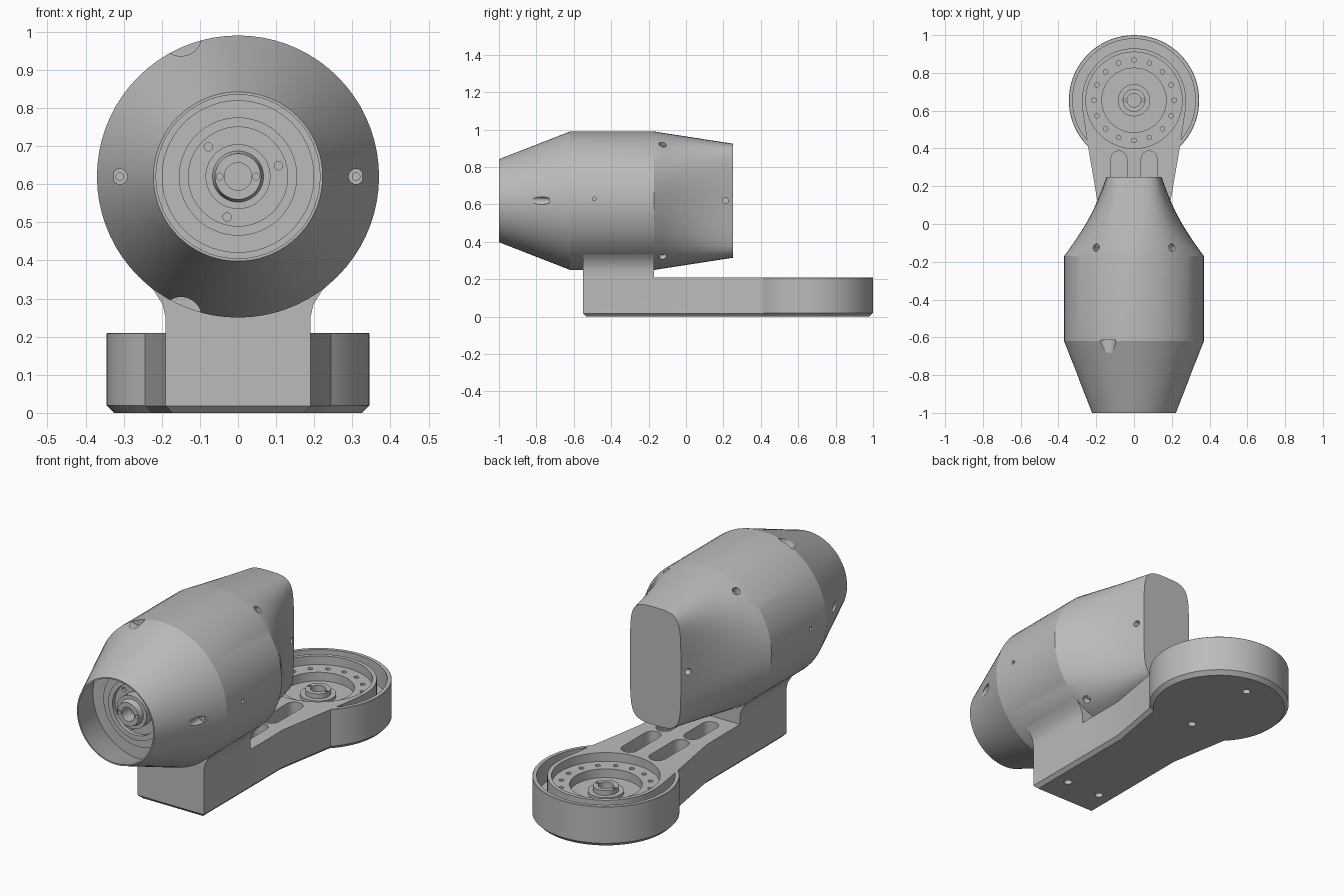
import bpy, bmesh, math
from mathutils import Matrix, Vector

cube = bpy.data.objects.get("Cube")
if cube:
    bpy.data.objects.remove(cube, do_unlink=True)

GREY = (0.5, 0.5, 0.5, 1)
metal = bpy.data.materials.new("plain_grey")
metal.use_nodes = True
metal.diffuse_color = GREY
metal.node_tree.nodes["Principled BSDF"].inputs["Base Color"].default_value = GREY

AXIS_Z = 0.62          # height of the housing axis
JOINT_Y = 0.655        # centre of the round joint
SEG = 72
TAU = math.tau


def finish(bm, name):
    bmesh.ops.recalc_face_normals(bm, faces=bm.faces)
    mesh = bpy.data.meshes.new(name)
    bm.to_mesh(mesh)
    bm.free()
    mesh.materials.append(metal)
    obj = bpy.data.objects.new(name, mesh)
    bpy.context.collection.objects.link(obj)
    return obj


def loft(name, rings):
    """Skin a list of equal-length point rings and cap both ends."""
    bm = bmesh.new()
    rows = [[bm.verts.new(p) for p in ring] for ring in rings]
    n = len(rows[0])
    for a, b in zip(rows, rows[1:]):
        for i in range(n):
            j = (i + 1) % n
            bm.faces.new((a[i], a[j], b[j], b[i]))
    bm.faces.new(rows[0])
    bm.faces.new(rows[-1])
    return finish(bm, name)


def circle(r, at, along):
    pts = []
    for i in range(SEG):
        c, s = r * math.cos(TAU * i / SEG), r * math.sin(TAU * i / SEG)
        pts.append((c, at, AXIS_Z + s) if along == "y" else (c, JOINT_Y + s, at))
    return pts


def lathe(name, profile, along):
    return loft(name, [circle(r, at, along) for r, at in profile])


def prism(name, outline, offset, axis, bevel=0):
    """Extrude an outline; optionally chamfer the lowest rim."""
    bm = bmesh.new()
    face = bm.faces.new([bm.verts.new(p) for p in outline])
    rim = list(face.edges)
    ext = bmesh.ops.extrude_face_region(bm, geom=[face], use_keep_orig=True)
    moved = [v for v in ext["geom"] if isinstance(v, bmesh.types.BMVert)]
    bmesh.ops.translate(bm, vec=Vector(axis) * offset, verts=moved)
    if bevel:
        bmesh.ops.bevel(bm, geom=rim, offset=bevel, segments=1, affect="EDGES")
    return finish(bm, name)


def rod(pos, r, length, axis, seg=20):
    bm = bmesh.new()
    turn = Vector((0, 0, 1)).rotation_difference(Vector(axis)).to_matrix().to_4x4()
    bmesh.ops.create_cone(bm, cap_ends=True, segments=seg, radius1=r, radius2=r,
                          depth=length, matrix=Matrix.Translation(pos) @ turn)
    return finish(bm, "cutter")


def combine(target, tools, operation="DIFFERENCE"):
    bpy.context.view_layer.objects.active = target
    for tool in tools:
        mod = target.modifiers.new("shape", "BOOLEAN")
        mod.operation, mod.solver, mod.object = operation, "EXACT", tool
        bpy.ops.object.modifier_apply(modifier=mod.name)
        bpy.data.objects.remove(tool, do_unlink=True)


def power(v, e):
    return math.copysign(abs(v) ** e, v)


# Housing: flattened tail, round barrel, tapered hollow nose
def tail_ring(t):
    half_w = 0.37 - 0.205 * t - 0.02 * math.sin(math.pi * t)
    half_h = 0.37 - 0.065 * t
    e = 1 - 0.45 * t
    ring = []
    for i in range(SEG):
        c, s = math.cos(TAU * i / SEG), math.sin(TAU * i / SEG)
        waist = 1 - 0.16 * t * c * c
        ring.append((half_w * 1.05 ** t * waist * power(c, e), -0.17 + 0.42 * t,
                     AXIS_Z + half_h * power(s, e)))
    return ring


nose = [(0.37, -0.62), (0.222, -1), (0.215, -1), (0.27, -0.8)]
housing = loft("housing", [tail_ring(1 - k / 10) for k in range(11)]
               + [circle(r, y, "y") for r, y in nose])

# Screw seats in the nose, barrel and tail
cuts = []
for side in (-1, 1):
    cuts.append(rod((side * 0.31, -0.86, AXIS_Z), 0.02, 0.26, (0, 1, 0)))
    cuts.append(rod((side * 0.31, -0.72, AXIS_Z), 0.01, 0.1, (0, 1, 0)))
    ang = math.radians(112)
    cuts.append(rod((0.4 * math.cos(ang), -0.68, AXIS_Z + side * 0.4 * math.sin(ang)),
                    0.055, 0.13, (0, 1, 0), 32))
    cuts.append(rod((side * 0.37, -0.49, AXIS_Z + 0.01), 0.01, 0.06, (1, 0, 0)))
    cuts.append(rod((side * 0.17, 0.21, AXIS_Z), 0.016, 0.1, (1, 0, 0)))
    for up in (-1, 1):
        out = Vector((side * 0.2, 0, up * 0.3)).normalized()
        base = Vector((0, -0.125, AXIS_Z))
        cuts.append(rod(base + out * 0.37, 0.02, 0.07, out))
        cuts.append(rod(base + out * 0.33, 0.01, 0.08, out))
combine(housing, cuts)

# Flange and hollow shaft inside the nose
flange = lathe("nose_flange", [
    (0.2, -0.79), (0.2, -0.815), (0.155, -0.815), (0.155, -0.84), (0.13, -0.84),
    (0.13, -0.82), (0.085, -0.82), (0.085, -0.87), (0.067, -0.87), (0.06, -0.9),
    (0.036, -0.9), (0.036, -0.83)], "y")
combine(flange, [rod((0.11 * math.cos(a), -0.83, AXIS_Z + 0.11 * math.sin(a)),
                     0.011, 0.05, (0, 1, 0))
                 for a in (math.radians(d) for d in (15, 135, 255))]
        + [rod((s * 0.048, -0.9, AXIS_Z), 0.009, 0.04, (0, 1, 0)) for s in (-1, 1)])

# Base link: arm outline with a round end, chamfered underneath
right = [(0.19, -0.55), (0.19, 0.1), (0.245, 0.42), (0.272, 0.6)]
arc = [(0.275 * math.cos(math.pi * k / 36), JOINT_Y + 0.275 * math.sin(math.pi * k / 36))
       for k in range(37)]
outline = right + arc + [(-x, y) for x, y in reversed(right)]
base_link = prism("base_link", [(x, y, 0) for x, y in outline], 0.21, (0, 0, 1), 0.018)

# Round cup at the joint end, and the pedestal that carries the housing
cup = lathe("joint_cup", [(0.325, 0), (0.345, 0.02), (0.345, 0.208), (0.343, 0.21),
                          (0.325, 0.21), (0.325, 0.1)], "z")
flare = [(0.19, 0.1), (0.19, 0.25), (0.198, 0.285), (0.22, 0.32), (0.265, 0.365),
         (0.265, 0.42)]
section = flare + [(-x, z) for x, z in reversed(flare)]
pedestal = prism("pedestal", [(x, -0.55, z) for x, z in section], 0.38, (0, 1, 0))
combine(base_link, [cup, pedestal], "UNION")

# Stepped bearing well with a ring of bolt holes
cuts = [lathe("well", [(0.255, 0.3), (0.255, 0.165), (0.17, 0.165), (0.17, 0.12)], "z")]
for k in range(16):
    a = TAU * k / 16
    cuts.append(rod((0.213 * math.cos(a), JOINT_Y + 0.213 * math.sin(a), 0.165),
                    0.012, 0.06, (0, 0, 1), 12))

# Rounded lightening slots on the arm and screw holes underneath
for side in (-1, 1):
    for y0, y1 in ((0.16, 0.345), (-0.08, 0.06)):
        slot = [(side * 0.08 + 0.042 * math.cos(a), (y1 if k < 10 else y0) + 0.042 * math.sin(a), 0.09)
                for k in range(20)
                for a in [math.pi * (k if k < 10 else k - 1) / 9]]
        cuts.append(prism("slot", slot, 0.15, (0, 0, 1)))
    cuts.append(rod((side * 0.1, -0.39, 0), 0.02, 0.06, (0, 0, 1)))
    cuts.append(rod((0, JOINT_Y + side * 0.21, 0), 0.02, 0.06, (0, 0, 1)))
combine(base_link, cuts)

# Hub in the middle of the well
hub = lathe("joint_hub", [(0.085, 0.11), (0.085, 0.135), (0.06, 0.135), (0.06, 0.16),
                          (0.036, 0.16), (0.036, 0.125)], "z")
combine(hub, [rod((s * 0.048, JOINT_Y, 0.16), 0.008, 0.03, (0, 0, 1)) for s in (-1, 1)])

# Smooth round surfaces while keeping machined edges crisp
bpy.ops.object.select_all(action="DESELECT")
for obj in (housing, flange, base_link, hub):
    obj.select_set(True)
    bpy.context.view_layer.objects.active = obj
bpy.ops.object.shade_smooth_by_angle(angle=math.radians(20))
